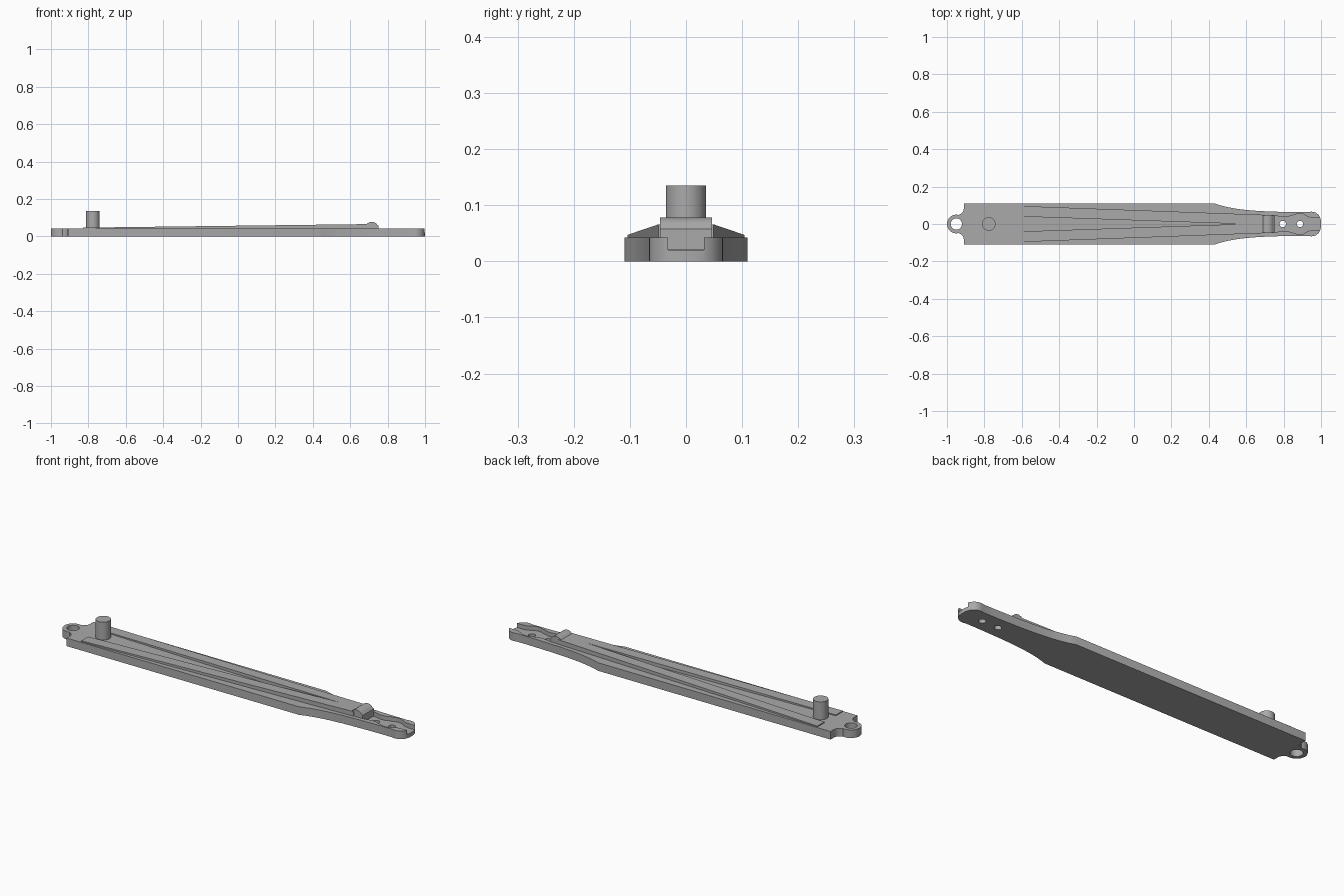
import bpy
import bmesh
from math import cos, sin, pi, radians

cube = bpy.data.objects.get("Cube")
if cube:
    bpy.data.objects.remove(cube, do_unlink=True)

grey = bpy.data.materials.new("plain grey")
grey.use_nodes = True
grey.diffuse_color = (0.4, 0.4, 0.4, 1)
grey.node_tree.nodes["Principled BSDF"].inputs["Base Color"].default_value = (0.4, 0.4, 0.4, 1)

TOP = 0.042  # upper face of the plate


def arc(cx, cy, r, start, end, steps):
    angles = [radians(start + (end - start) * i / steps) for i in range(steps + 1)]
    return [(cx + r * cos(a), cy + r * sin(a)) for a in angles]


def mirrored(half):
    """Close a half outline (y >= 0) with its reflection across y = 0."""
    return half + [(x, -y) for x, y in reversed(half) if y > 1e-5]


def extrude(name, points, offset):
    """Extrude a flat loop of 3D points along an offset."""
    bm = bmesh.new()
    face = bm.faces.new([bm.verts.new(p) for p in points])
    new = bmesh.ops.extrude_face_region(bm, geom=[face])["geom"]
    bmesh.ops.translate(bm, vec=offset, verts=[v for v in new if isinstance(v, bmesh.types.BMVert)])
    bmesh.ops.recalc_face_normals(bm, faces=bm.faces)
    mesh = bpy.data.meshes.new(name)
    bm.to_mesh(mesh)
    bm.free()
    obj = bpy.data.objects.new(name, mesh)
    bpy.context.collection.objects.link(obj)
    mesh.materials.append(grey)
    return obj


def prism(name, outline, z0, z1):
    return extrude(name, [(x, y, z0) for x, y in outline], (0, 0, z1 - z0))


def cut(target, cutter):
    cutter.hide_render = True
    mod = target.modifiers.new("cut", "BOOLEAN")
    mod.operation = "DIFFERENCE"
    mod.solver = "EXACT"
    mod.object = cutter
    bpy.context.view_layer.objects.active = target
    bpy.ops.object.modifier_apply(modifier=mod.name)
    bpy.data.objects.remove(cutter, do_unlink=True)


def smooth(obj):
    bpy.ops.object.select_all(action="DESELECT")
    obj.select_set(True)
    bpy.context.view_layer.objects.active = obj
    bpy.ops.object.shade_smooth_by_angle(angle=radians(30))


# Plate: round lug, straight body, concave taper and rounded tip
lug = arc(-0.95, 0, 0.05, 180, 75, 12)
fillet = arc(-0.944, 0.083, 0.034, 285, 360, 8)
taper = [(0.43, 0.11), (0.46, 0.1), (0.5, 0.09), (0.55, 0.081), (0.6, 0.075),
         (0.66, 0.07), (0.72, 0.067), (0.8, 0.0645), (0.87, 0.063), (0.93, 0.063)]
tip = [(0.945, 0.066), (0.96, 0.065), (0.975, 0.059), (0.988, 0.047), (0.996, 0.033), (1, 0.015)]
plate = prism("plate", mirrored(lug + fillet + [(-0.91, 0.11)] + taper + tip), 0, TOP)

# Open pocket at the tip
pocket = [(0.73, 0.045), (0.76, 0.044), (0.79, 0.037), (0.82, 0.037), (0.84, 0.045)]
pocket += arc(0.887, 0, 0.056, 120, 50, 8) + [(0.94, 0.035), (0.96, 0.032), (1.05, 0.032)]
cut(plate, prism("pocket_cutter", mirrored(pocket), 0.02, 0.1))

# Through holes
for x, r in ((-0.95, 0.03), (0.795, 0.017), (0.887, 0.017)):
    cut(plate, prism("hole_cutter", arc(x, 0, r, 0, 350, 35), -0.1, 0.1))
smooth(plate)

# Rising wedge that narrows toward the catch, split by a V-shaped channel
side = [(-0.83, 0, 0.035), (-0.83, 0, 0.047), (0.7, 0, 0.066), (0.7, 0, 0.035)]
wedge = extrude("rising_wedge", [(x, -0.2, z) for x, y, z in side], (0, 0.4, 0))
for s in (-1, 1):
    strip = [(-0.9, s * 0.107), (0.75, s * 0.047), (0.75, s * 0.3), (-0.9, s * 0.3)]
    cut(wedge, prism("side_cutter", strip, 0, 0.2))
cut(wedge, prism("channel_cutter", [(-0.9, -0.05), (-0.9, 0.05), (0.58, 0)], TOP, 0.2))

# Rounded catch across the end of the wedge
profile = [(0.685, 0.021), (0.685, 0.064)] + arc(0.715, 0.043, 0.035, 140, 35, 12) + [(0.75, 0.058), (0.75, 0.021)]
catch = extrude("rounded_catch", [(x, -0.046, z) for x, z in profile], (0, 0.092, 0))
smooth(catch)

# Upright peg
peg = prism("upright_peg", arc(-0.776, 0, 0.036, 0, 350, 35), 0.03, 0.135)
smooth(peg)
